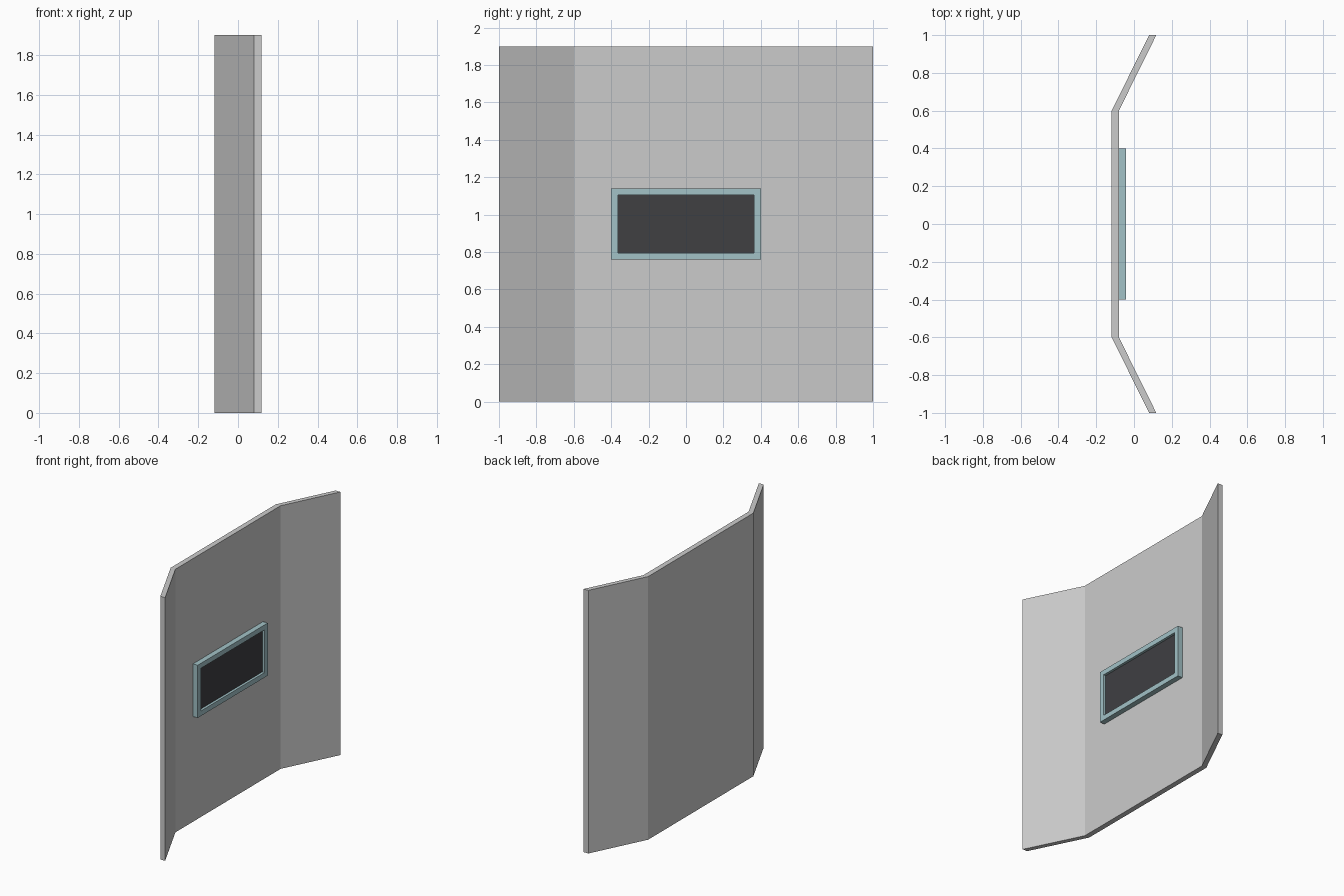
import bpy, bmesh

if "Cube" in bpy.data.objects:
    bpy.data.objects.remove(bpy.data.objects["Cube"])


def material(name, rgb):
    m = bpy.data.materials.new(name)
    m.diffuse_color = (*rgb, 1)
    m.use_nodes = True
    m.node_tree.nodes["Principled BSDF"].inputs["Base Color"].default_value = m.diffuse_color
    return m


def extrude(name, loops, direction, mat=None):
    """Extrude flat faces (lists of points) into one solid."""
    bm = bmesh.new()
    faces = [bm.faces.new([bm.verts.new(p) for p in loop]) for loop in loops]
    bmesh.ops.remove_doubles(bm, verts=bm.verts[:], dist=1e-5)
    new = bmesh.ops.extrude_face_region(bm, geom=bm.faces[:], use_keep_orig=True)
    moved = [v for v in new["geom"] if isinstance(v, bmesh.types.BMVert)]
    bmesh.ops.translate(bm, verts=moved, vec=direction)
    bmesh.ops.recalc_face_normals(bm, faces=bm.faces[:])
    mesh = bpy.data.meshes.new(name)
    bm.to_mesh(mesh)
    bm.free()
    ob = bpy.data.objects.new(name, mesh)
    bpy.context.collection.objects.link(ob)
    if mat:
        mesh.materials.append(mat)
    return ob


def rect(x, half_y, half_z, zc=0.95):
    return [(x, sy * half_y, zc + sz * half_z)
            for sy, sz in ((-1, -1), (1, -1), (1, 1), (-1, 1))]


# Shield panel: bent sheet, 0.04 thick, extruded upward
path = [(-0.118, 0.6), (0.08, 1.0)]
back = [(x, -y) for x, y in reversed(path)] + path
front = [(x + 0.038, y) for x, y in reversed(back)]
extrude("shield_panel", [[(x, y, 0) for x, y in back + front]], (0, 0, 1.9))

# Window frame: four mitred bars around the opening
outer, inner = rect(-0.08, 0.4, 0.19), rect(-0.08, 0.363, 0.154)
bars = [[outer[i], outer[(i + 1) % 4], inner[(i + 1) % 4], inner[i]] for i in range(4)]
extrude("window_frame", bars, (0.038, 0, 0), material("frame_teal", (0.36, 0.54, 0.57)))

# Dark window pane, recessed in the frame
extrude("window_pane", [rect(-0.08, 0.363, 0.154)], (0.02, 0, 0),
        material("pane_dark", (0.05, 0.05, 0.055)))
